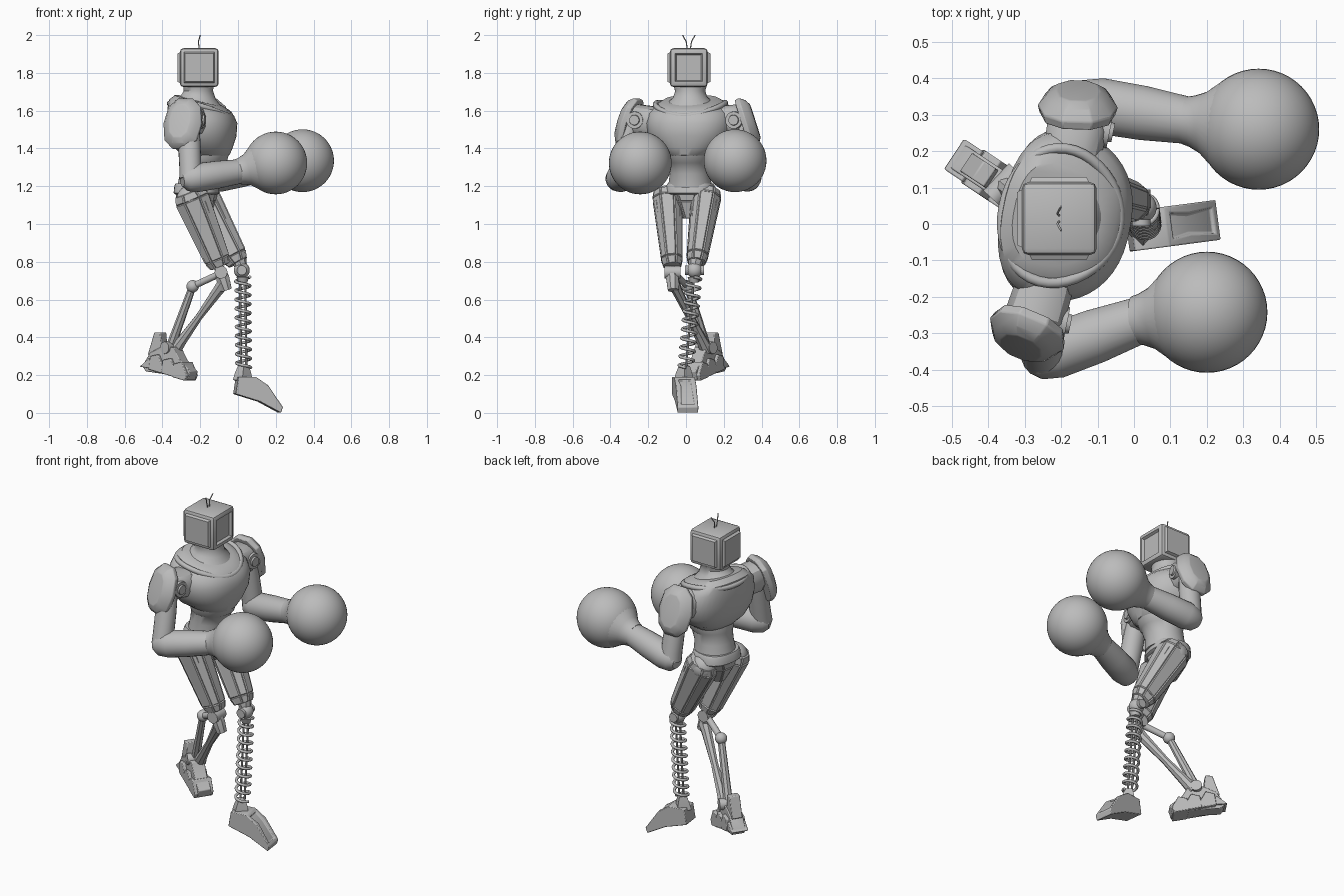
import bpy, bmesh, math
from mathutils import Vector as V

cube = bpy.data.objects.get("Cube")
if cube:
    bpy.data.objects.remove(cube, do_unlink=True)

grey = bpy.data.materials.new("plain_grey")
grey.use_nodes = True
GREY = (0.5, 0.5, 0.5, 1)
grey.diffuse_color = GREY
grey.node_tree.nodes["Principled BSDF"].inputs["Base Color"].default_value = GREY
FORWARD = V((0.98, -0.2, 0))          # chest is turned slightly
LEFT = V((0.2, 0.98, 0))
UP = V((0, 0, 1))


def finish(name, bm, bevel=0.0):
    bmesh.ops.recalc_face_normals(bm, faces=bm.faces)
    me = bpy.data.meshes.new(name)
    bm.to_mesh(me)
    bm.free()
    me.materials.append(grey)
    ob = bpy.data.objects.new(name, me)
    bpy.context.collection.objects.link(ob)
    bpy.ops.object.select_all(action='DESELECT')
    ob.select_set(True)
    bpy.context.view_layer.objects.active = ob
    bpy.ops.object.shade_smooth_by_angle(angle=math.radians(35))
    if bevel:
        mod = ob.modifiers.new("bevel", 'BEVEL')
        mod.width = bevel
        mod.segments = 2


def loft(name, p0, p1, rings, n=24, ref=FORWARD, power=2.0, panel=0.0, bevel=0.0, taper=0.0):
    """Rings (t, half_a, half_b, shift_a, tilt) along p0-p1; a follows ref."""
    p0, p1 = V(p0), V(p1)
    d = (p1 - p0).normalized()
    a = (ref - d * ref.dot(d)).normalized()
    b = d.cross(a)
    bm = bmesh.new()
    loops = []
    for t, ra, rb, *extra in rings:
        shift, tilt = (extra + [0, 0])[:2]
        c = p0.lerp(p1, t) + a * shift
        loop = []
        for i in range(n):
            ang = 2 * math.pi * (i + 0.5) / n
            u, v = [math.copysign(abs(k) ** (2 / power), k) for k in (math.cos(ang), math.sin(ang))]
            loop.append(bm.verts.new(c + a * ra * u + b * rb * v * (1 - taper * u) + d * tilt * u))
        loops.append(loop)
    sides = [bm.faces.new((l[i], l[(i + 1) % n], m[(i + 1) % n], m[i]))
             for l, m in zip(loops, loops[1:]) for i in range(n)]
    for loop in (loops[0], loops[-1]):
        bm.faces.new(loop)
    bmesh.ops.recalc_face_normals(bm, faces=bm.faces)
    if panel:
        bmesh.ops.inset_individual(bm, faces=sides, thickness=abs(panel), depth=panel)
    finish(name, bm, bevel)


def rod(name, p0, p1, r0, r1=None, n=16):
    r1 = r1 or r0
    loft(name, p0, p1, [(0, r0, r0), (1, r1, r1)], n, V((0.3, 0.9, 0.1)))


def ball(name, center, r):
    bm = bmesh.new()
    bmesh.ops.create_uvsphere(bm, u_segments=48, v_segments=24, radius=r)
    bmesh.ops.translate(bm, vec=center, verts=bm.verts)
    finish(name, bm)


def prism(name, points, origin, heading, width, groove=0.0):
    """Side profile (along heading, z) given a width."""
    h = V((heading[0], heading[1], 0)).normalized()
    side = V((-h.y, h.x, 0)) * width
    o = V((origin[0], origin[1], 0))
    bm = bmesh.new()
    face = bm.faces.new([bm.verts.new(o + h * u + UP * z - side / 2) for u, z in points])
    new = bmesh.ops.extrude_face_region(bm, geom=[face])["geom"]
    bmesh.ops.translate(bm, vec=side, verts=[v for v in new if isinstance(v, bmesh.types.BMVert)])
    bmesh.ops.recalc_face_normals(bm, faces=bm.faces)
    if groove:
        tops = [f for f in bm.faces if f.normal.z > 0.3 and f.normal.x > 0.3]
        bmesh.ops.inset_region(bm, faces=tops, thickness=0.026)
        bmesh.ops.inset_region(bm, faces=tops, thickness=0.004, depth=-groove)
    finish(name, bm, 0.004)


def tube(name, points, r, cyclic=False):
    cu = bpy.data.curves.new(name, 'CURVE')
    cu.dimensions = '3D'
    cu.bevel_depth, cu.bevel_resolution = r, 2
    cu.use_fill_caps = True
    sp = cu.splines.new('POLY')
    sp.points.add(len(points) - 1)
    for p, co in zip(sp.points, points):
        p.co = (*co, 1)
    sp.use_cyclic_u = cyclic
    sp.use_smooth = True
    cu.materials.append(grey)
    ob = bpy.data.objects.new(name, cu)
    bpy.context.collection.objects.link(ob)


# Head: chamfered box with raised side and back panels and a recessed screen
bm = bmesh.new()
bmesh.ops.create_cube(bm, size=1)
bmesh.ops.scale(bm, vec=(0.205, 0.2, 0.205), verts=bm.verts)
bmesh.ops.translate(bm, vec=(-0.205, 0.015, 1.828), verts=bm.verts)
bmesh.ops.bevel(bm, geom=bm.edges[:], offset=0.018, segments=2, profile=0.5, affect='EDGES')
for f in [f for f in bm.faces if f.calc_area() > 0.02 and abs(f.normal.z) < 0.5]:
    front = f.normal.x > 0.5
    bmesh.ops.inset_region(bm, faces=[f], thickness=0.014 if front else 0.004)
    bmesh.ops.inset_region(bm, faces=[f], thickness=0.01, depth=-0.014 if front else 0.014)
finish("head", bm)
for s in (-1, 1):
    tube("antenna", [(-0.205, 0.015 + 0.008 * s, 1.925), (-0.21, 0.015 + 0.014 * s, 1.965),
                     (-0.2, 0.015 + 0.033 * s, 2.0)], 0.003)

# Torso
C = V((-0.2, 0.02, 0))
loft("neck", C + UP * 1.6, C + UP * 1.73,
     [(0, .15, .165, 0, -.03), (.3, .125, .125, -.005, -.025), (.55, .092, .09, -.01, -.01),
      (.8, .078, .08, -.01), (1, .08, .088, -.01)], 32)
loft("chest", C + UP * 1.35, C + UP * 1.655,
     [(0, .1, .1, .03), (.05, .125, .125, .03), (.18, .15, .18, .02), (.38, .17, .222, .018), (.6, .177, .234, .015),
      (.8, .17, .222, .005, -.022), (.92, .155, .185, -.005, -.028), (1, .12, .14, -.01, -.028)], 40, power=2.4, taper=.12)
collar = []
for i in range(40):
    ang = 2 * math.pi * i / 40
    c, s = math.cos(ang), math.sin(ang)
    collar.append(C + FORWARD * 0.16 * c + LEFT * 0.185 * s * (1 - .1 * c) + UP * (1.605 - 0.032 * c + 0.03 * s * s))
tube("collar", collar, 0.015, True)
loft("abdomen", C + UP * 1.19, C + UP * 1.38,
     [(0, .115, .118, -.01), (.4, .108, .106), (.7, .115, .11, .015), (.75, .122, .118, .02), (1, .127, .125, .03)], 32)
loft("belt", C + UP * 1.155, C + UP * 1.215,
     [(0, .105, .12, -.02), (.15, .118, .13, -.02), (.8, .114, .126, -.02), (1, .108, .118, -.02)], 32, power=2.5)
loft("pelvis", C + UP * 1.17, C + UP * 1.03,
     [(0, .11, .13, -.02), (.35, .1, .09, -.02), (1, .06, .035, -.01)], 8, panel=0.005)

# Arms: shoulder position, pauldron centre and normal, elbow, wrist, glove
ARMS = {
    "right": ((-.272, -.255, 1.55), (-.285, -.28, 1.525), (-.36, -.85, .3), (-.25, -.36, 1.24), (.02, -.262, 1.28), (.2, -.242, 1.323)),
    "left": ((-.155, .27, 1.55), (-.155, .3, 1.525), (.03, .93, .3), (-.13, .33, 1.24), (.16, .282, 1.295), (.342, .26, 1.335)),
}
for side, places in ARMS.items():
    sh, pc, pn, el, wr, gl = map(V, places)
    inner = V((sh.x * 0.5 - 0.1, sh.y * 0.55, 1.54))
    loft(side + "_shoulder", inner, sh + (sh - inner) * 0.25, [(0, .08, .08), (.8, .085, .085), (1, .07, .065)], 12, power=2.6)
    rod(side + "_shoulder_disc", sh - FORWARD * .06, sh + FORWARD * .09, .05, .045, 24)
    rod(side + "_shoulder_cap", sh + FORWARD * .08, sh + FORWARD * .1, .03, .026, 24)
    loft(side + "_pauldron", pc, pc + pn.normalized() * .07,
         [(0, .142, .103), (.35, .146, .11), (.75, .125, .088), (1, .095, .06)], 10, UP, 2.4, bevel=.004)
    top = sh + V((0.01, (el.y - sh.y) * 0.3, -0.01))
    loft(side + "_upper_arm", top, el, [(0, .055, .05), (.4, .06, .055), (.85, .058, .058), (1, .06, .06)], 20)
    loft(side + "_forearm", el - (wr - el).normalized() * .05, wr,
         [(0, .035, .035), (.08, .064, .062), (.25, .076, .077), (.6, .073, .075), (1, .064, .064)], 24, UP)
    loft(side + "_cuff", wr - (gl - wr).normalized() * .02, gl,
         [(0, .068, .066), (.1, .073, .071), (.25, .085, .085), (.45, .12, .12), (.55, .13, .13)], 32, UP)
    ball(side + "_glove", gl, .166)

# Thighs: hip, knee end
for side, hip, knee in (("right", (-.26, -.1, 1.17), (-.095, -.072, .775)), ("left", (-.205, .11, 1.17), (0, .055, .795))):
    hip, knee = V(hip), V(knee)
    loft(side + "_thigh", hip, knee,
         [(0, .075, .07), (.1, .092, .078), (.9, .067, .054), (1, .05, .042)], 8, V((1, 0, 0)), 2.4, panel=.006)
    d = knee - hip
    for s in (-1, 1):
        start = hip + d * .12 + V((.045, s * .05, .02))
        loft(side + "_thigh_strip", start, start + d * .74 - V((.02, s * .02, 0)),
             [(0, .016, .016), (.1, .022, .02), (.9, .018, .018), (1, .012, .012)], 4, V((1, 0, 0)))
    ball(side + "_hip_joint", hip + V((.01, 0, -.04)), .075)

# Left lower leg: spring around two rods
top, low = V((.025, .042, .72)), V((.03, 0, .24))
ball("left_knee", (.02, .045, .755), .042)
rod("left_knee_axle", (.02, -.005, .755), (.02, .095, .755), .026)
rod("left_knee_mount", (.005, .052, .81), (.02, .045, .76), .04, .03, 8)
rod("spring_cap", top, top - UP * .03, .034, .024)
for s in (-1, 1):
    rod("spring_rod", top + V((s * .014, 0, 0)), low + V((s * .014, 0, 0)), .006, n=8)
TURNS, STEPS = 10, 20
tube("spring", [top.lerp(low, i / (TURNS * STEPS)) + V((math.cos(i * math.tau / STEPS), math.sin(i * math.tau / STEPS), 0)) * .038
                for i in range(TURNS * STEPS + 1)], .008)

# Left foot
prism("left_foot", [(-.05, .1), (-.035, .19), (.06, .19), (.125, .145), (.203, .03), (.192, 0), (.08, .06)],
      (.03, -.015), (.99, .13), .11, groove=.01)
loft("left_ankle", (.025, -.012, .17), (.03, -.008, .25), [(0, .055, .05), (.5, .045, .042), (1, .028, .03)], 4, V((1, 1, 0)))

# Right lower leg: two-bar linkage
rod("right_knee", (-.09, -.115, .745), (-.09, -.03, .745), .034)
loft("right_knee_block", (-.1, -.075, .77), (-.06, -.068, .65),
     [(0, .028, .03), (.5, .038, .036), (1, .03, .03)], 8, V((1, 0, 0)))
rod("upper_link", (-.1, -.06, .735), (-.24, .01, .67), .018)
ball("link_joint", (-.24, .01, .67), .033)
rod("rear_link", (-.24, .01, .67), (-.36, .11, .34), .02, .026, 8)
loft("shin", (-.075, -.068, .69), (-.335, .11, .33),
     [(0, .035, .035), (.12, .03, .028), (.5, .02, .022), (.85, .028, .03), (1, .036, .036)], 8)

# Right foot: narrow core with overlapping plates and a tall heel
HEADING, HEEL = (.83, -.55), (-.37, .11)
prism("right_foot", [(-.14, .25), (-.09, .32), (-.02, .35), (.06, .35), (.1, .28), (.165, .22), (.15, .175), (0, .205), (-.12, .22)],
      HEEL, HEADING, .075)
prism("right_heel_plate", [(-.11, .31), (-.07, .425), (-.03, .425), (-.02, .33), (-.06, .28)], HEEL, HEADING, .06)
prism("right_heel_spur", [(-.15, .245), (-.09, .29), (-.05, .23)], HEEL, HEADING, .1)
for u, z in ((-.05, .23), (.03, .21), (.1, .19)):
    prism("right_foot_plate", [(u - .04, z), (u - .03, z + .07), (u + .02, z + .08), (u + .055, z + .01), (u + .04, z - .02)],
          HEEL, HEADING, .11)
rod("right_ankle", (-.39, .07, .345), (-.32, .145, .345), .032)
